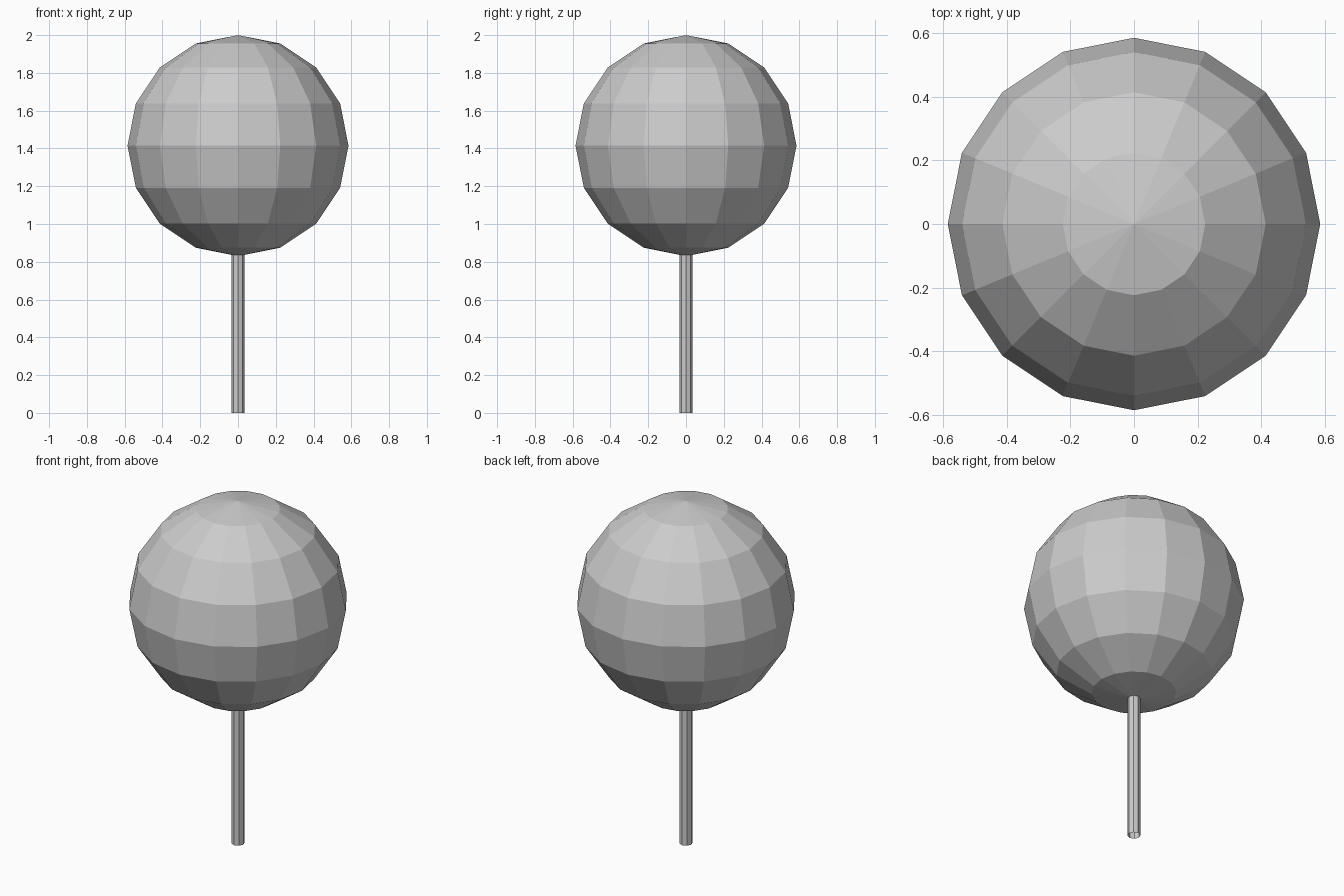
import bpy

if "Cube" in bpy.data.objects:
    bpy.data.objects.remove(bpy.data.objects["Cube"])

BALL_R = 0.585
STICK_R = 0.035
STICK_TOP = 0.88

# Faceted round head
bpy.ops.mesh.primitive_uv_sphere_add(segments=16, ring_count=8, radius=BALL_R,
                                     location=(0, 0, 2 - BALL_R))
head = bpy.context.object
head.name = "round_head"
bpy.ops.object.shade_flat()

# Thin hollow stick, open at the ends
bpy.ops.mesh.primitive_cylinder_add(vertices=8, radius=STICK_R, depth=STICK_TOP,
                                    end_fill_type='NOTHING',
                                    location=(0, 0, STICK_TOP / 2))
stick = bpy.context.object
stick.name = "stick"
bpy.ops.object.shade_flat()
